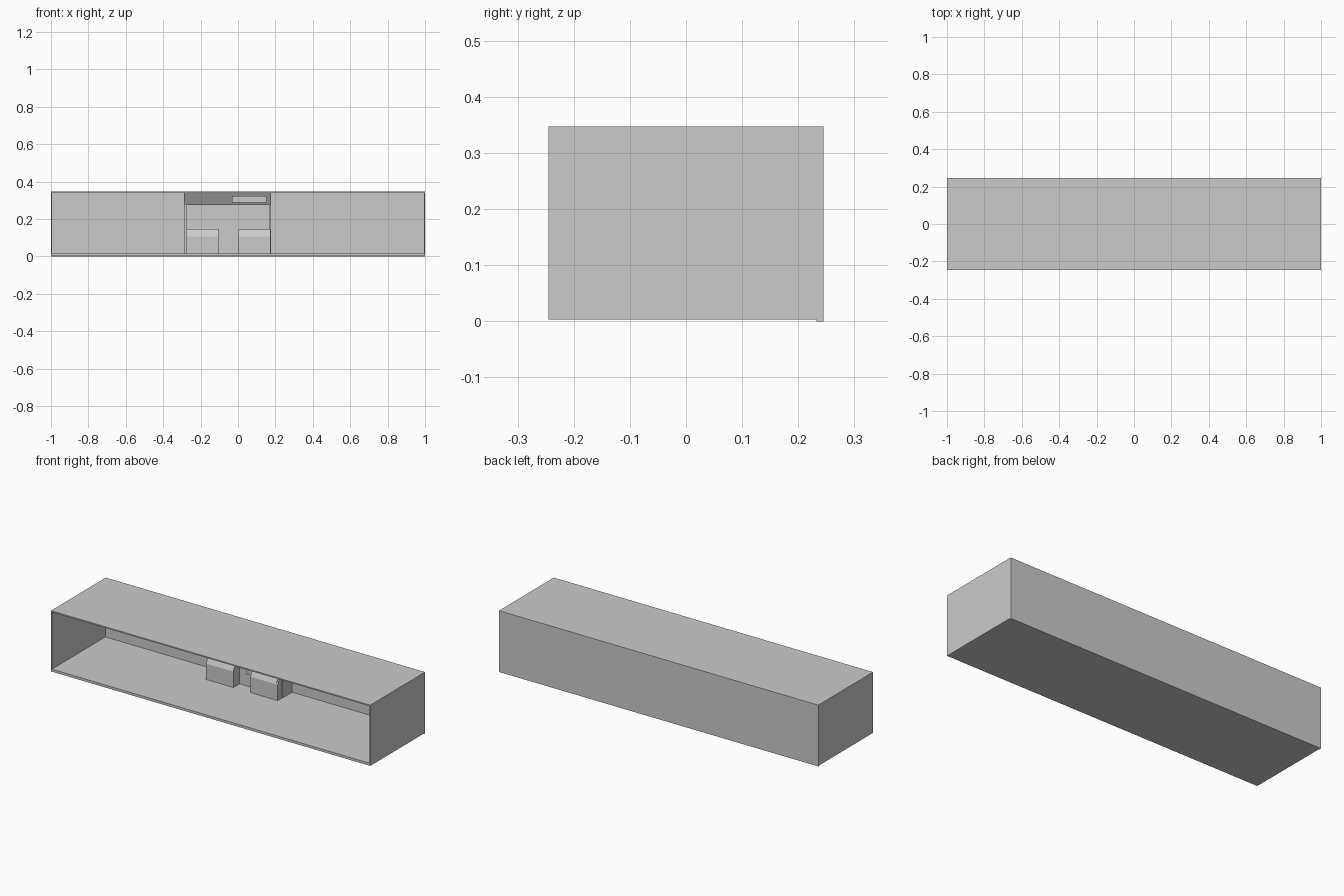
import bpy

if "Cube" in bpy.data.objects:
    bpy.data.objects.remove(bpy.data.objects["Cube"])


def mesh(name, verts, faces):
    m = bpy.data.meshes.new(name)
    m.from_pydata(verts, [], faces)
    o = bpy.data.objects.new(name, m)
    bpy.context.collection.objects.link(o)
    return o


def prism(name, x0, x1, profile):
    """Extrude a (y, z) profile, listed counter-clockwise seen from +x, along x."""
    n = len(profile)
    verts = [(x, y, z) for x in (x0, x1) for y, z in profile]
    faces = [tuple(reversed(range(n))), tuple(range(n, 2 * n))]
    faces += [(i, (i + 1) % n, n + (i + 1) % n, n + i) for i in range(n)]
    return mesh(name, verts, faces)


def box(name, x0, x1, y0, y1, z0, z1):
    return prism(name, x0, x1, [(y0, z0), (y1, z0), (y1, z1), (y0, z1)])


FLOOR, CEIL, BACK = 0.017, 0.34, 0.233

# Room shell, open at the front
box("floor", -0.994, 0.994, -0.245, BACK, 0.003, FLOOR)
box("ceiling", -1, 1, -0.245, 0.245, CEIL, 0.347)
box("back_wall", -1, 1, BACK, 0.245, 0, CEIL)
for side, x in (("left", -1), ("right", 0.994)):
    box(side + "_wall", x, x + 0.006, -0.245, BACK, 0.003, CEIL)

# Booth side partitions and rear panel
for side, x0, x1 in (("left", -0.289, -0.276), ("right", 0.167, 0.176)):
    box(side + "_partition", x0, x1, 0.145, BACK, FLOOR, CEIL)
box("booth_panel", -0.276, 0.167, 0.168, 0.178, FLOOR, CEIL)

# Overhead canopy, sloping forward towards the ceiling
prism("canopy", -0.289, 0.176,
      [(0.145, 0.275), (0.168, 0.275), (0.168, CEIL), (0.105, CEIL)])
box("canopy_screen", -0.032, 0.152, 0.105, 0.14, 0.288, 0.322)

# Counters with sloped tops
for side, x0, x1, top in (("left", -0.275, -0.104, 0.147),
                          ("right", 0.003, 0.174, 0.144)):
    prism(side + "_counter", x0, x1,
          [(0.107, FLOOR), (0.166, FLOOR), (0.166, top),
           (0.126, top), (0.107, 0.107)])

# Control strip on the right counter slope
prism("control_strip", 0.013, 0.166,
      [(0.107, 0.113), (0.112, 0.112), (0.124, 0.137), (0.119, 0.139)])

# Central door with a small plate
box("door", -0.104, 0.003, 0.162, 0.168, FLOOR, 0.182)
box("door_plate", -0.056, -0.013, 0.156, 0.162, 0.086, 0.134)
